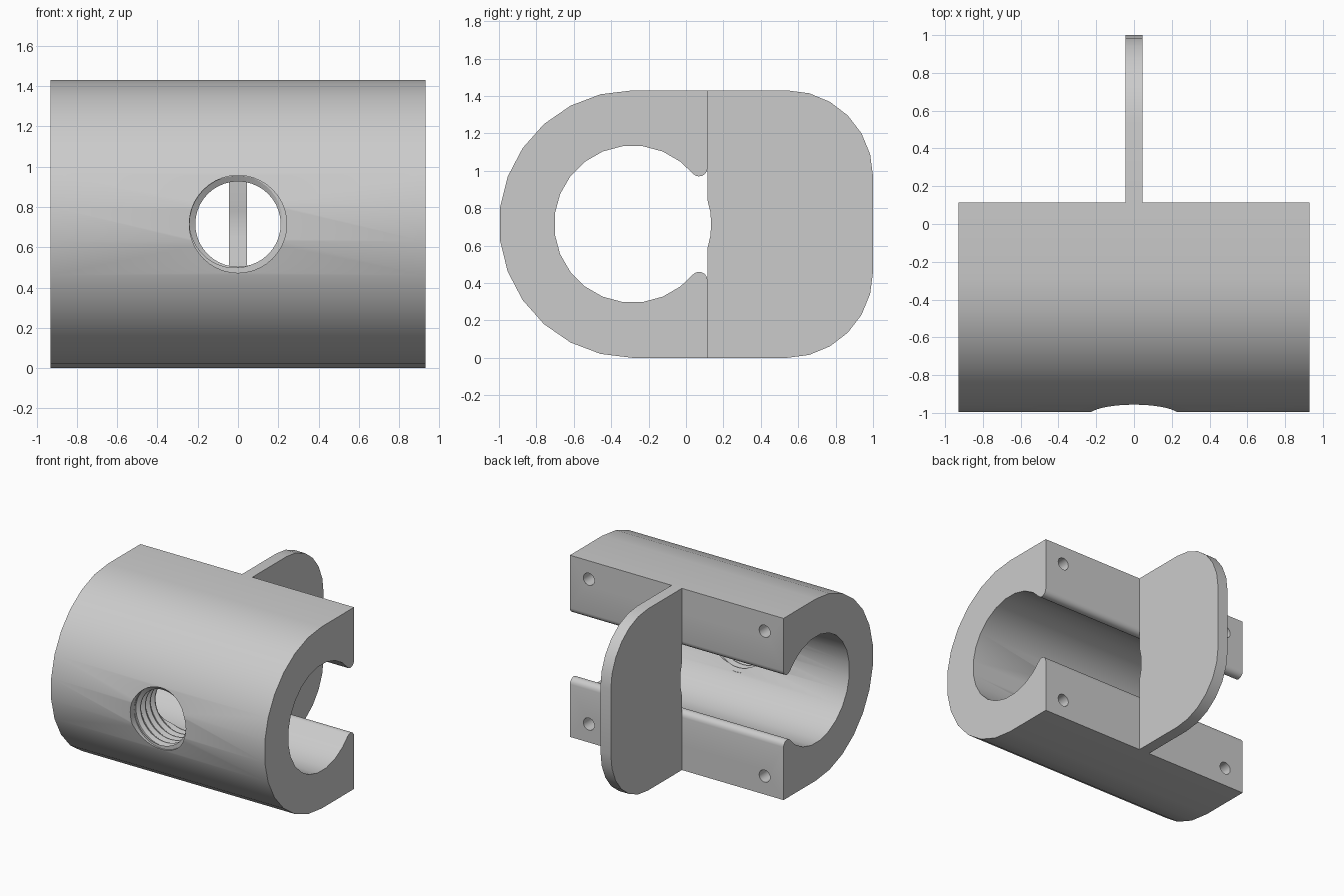
import bpy
import bmesh
from math import sin, cos, pi, radians
from mathutils import Matrix

if "Cube" in bpy.data.objects:
    bpy.data.objects.remove(bpy.data.objects["Cube"])

MID = 0.715          # height of the bore axis
AXIS = -0.285        # depth of the bore axis
OUTER, BORE = 0.715, 0.42
HALF = 0.93          # half length of the body
BACK = 0.115         # flat mounting face
FIN = 0.045          # half thickness of the fin

grey = bpy.data.materials.new("light grey")
grey.use_nodes = True
grey.diffuse_color = (0.6, 0.6, 0.6, 1)
grey.node_tree.nodes["Principled BSDF"].inputs["Base Color"].default_value = (0.6, 0.6, 0.6, 1)


def arc(cy, cz, r, start, end, steps):
    """Points on an arc in the side plane, angles in degrees."""
    angles = [radians(start + (end - start) * i / steps) for i in range(steps + 1)]
    return [(cy + r * cos(a), cz + r * sin(a)) for a in angles]


def finish(name, bm):
    bmesh.ops.recalc_face_normals(bm, faces=bm.faces)
    mesh = bpy.data.meshes.new(name)
    bm.to_mesh(mesh)
    bm.free()
    mesh.materials.append(grey)
    obj = bpy.data.objects.new(name, mesh)
    bpy.context.collection.objects.link(obj)
    return obj


def extrude_profile(name, points, half):
    """Side profile (y, z) extruded along x."""
    bm = bmesh.new()
    face = bm.faces.new([bm.verts.new((-half, y, z)) for y, z in points])
    new = bmesh.ops.extrude_face_region(bm, geom=[face])["geom"]
    verts = [v for v in new if isinstance(v, bmesh.types.BMVert)]
    bmesh.ops.translate(bm, verts=verts, vec=(2 * half, 0, 0))
    return finish(name, bm)


def cylinder_cutter(name, x, z, y0, y1, r, sides):
    bm = bmesh.new()
    place = Matrix.Translation((x, (y0 + y1) / 2, z)) @ Matrix.Rotation(pi / 2, 4, "X")
    bmesh.ops.create_cone(bm, cap_ends=True, segments=sides, radius1=r, radius2=r,
                          depth=y1 - y0, matrix=place)
    return finish(name, bm)


def thread_cutter(name, y0, turns, pitch, minor, major, sides):
    """Helical bolt: four rows per turn, the seam steps up by one turn."""
    bm = bmesh.new()
    radii = (minor, minor, major, major)
    offsets = (0, 0.12, 0.4, 0.72)
    rows = []
    for i in range(turns * 4 + 1):
        r, start = radii[i % 4], y0 + pitch * (i // 4 + offsets[i % 4])
        rows.append([bm.verts.new((r * cos(2 * pi * j / sides), start + pitch * j / sides,
                                   MID + r * sin(2 * pi * j / sides)))
                     for j in range(sides)])
    for i in range(len(rows) - 1):
        for j in range(sides - 1):
            bm.faces.new((rows[i][j], rows[i][j + 1], rows[i + 1][j + 1], rows[i + 1][j]))
        if i + 5 < len(rows):
            bm.faces.new((rows[i][-1], rows[i + 4][0], rows[i + 5][0], rows[i + 1][-1]))
    bmesh.ops.holes_fill(bm, edges=[e for e in bm.edges if e.is_boundary], sides=0)
    bmesh.ops.triangulate(bm, faces=bm.faces)
    return finish(name, bm)


def cut(obj, cutter):
    mod = obj.modifiers.new("cut", "BOOLEAN")
    mod.operation, mod.solver, mod.object = "DIFFERENCE", "EXACT", cutter
    bpy.context.view_layer.objects.active = obj
    bpy.ops.object.modifier_apply(modifier=mod.name)
    bpy.data.objects.remove(cutter)


def smooth(obj):
    bpy.ops.object.select_all(action="DESELECT")
    obj.select_set(True)
    bpy.context.view_layer.objects.active = obj
    bpy.ops.object.shade_smooth_by_angle(angle=radians(28))


# Body: open C-shaped sleeve with rounded lips
step = 180 / 13
outside = [(BACK, 2 * MID)] + arc(AXIS, MID, OUTER, 90, 270, 13) + [(BACK, 0)]
upper_lip = arc(0.07, 1.015, 0.045, -138, 0, 6)
lower_lip = [(y, 2 * MID - z) for y, z in reversed(upper_lip)]
inside = arc(AXIS, MID, BORE, 307.5, 52.5, 17)
body = extrude_profile("sleeve_body", outside + lower_lip + inside + upper_lip, HALF)

# Threaded hole through the front wall, with a plain mouth
cut(body, thread_cutter("thread_cutter", -1.12, 9, 0.06, 0.212, 0.24, 40))
cut(body, cylinder_cutter("mouth_cutter", 0, MID, -1.2, -0.945, 0.242, 40))

# Blind screw holes in the back faces
for x in (-0.765, 0.765):
    for z in (0.145, 2 * MID - 0.145):
        cut(body, cylinder_cutter("screw_cutter", x, z, BACK - 0.3, BACK + 0.1, 0.048, 20))
smooth(body)

# Fin: rounded plate on the back, its front edge hollowed by the bore
top_corner = arc(0.54, 2 * MID - 0.46, 0.46, 0, 90, 6)
bottom_corner = arc(0.54, 0.46, 0.46, 270, 360, 6)
hollow = arc(AXIS, MID, BORE, 17.75, -17.75, 4)
fin = extrude_profile("back_fin", bottom_corner + top_corner + [(BACK, 2 * MID)]
                      + hollow + [(BACK, 0)], FIN)
smooth(fin)
